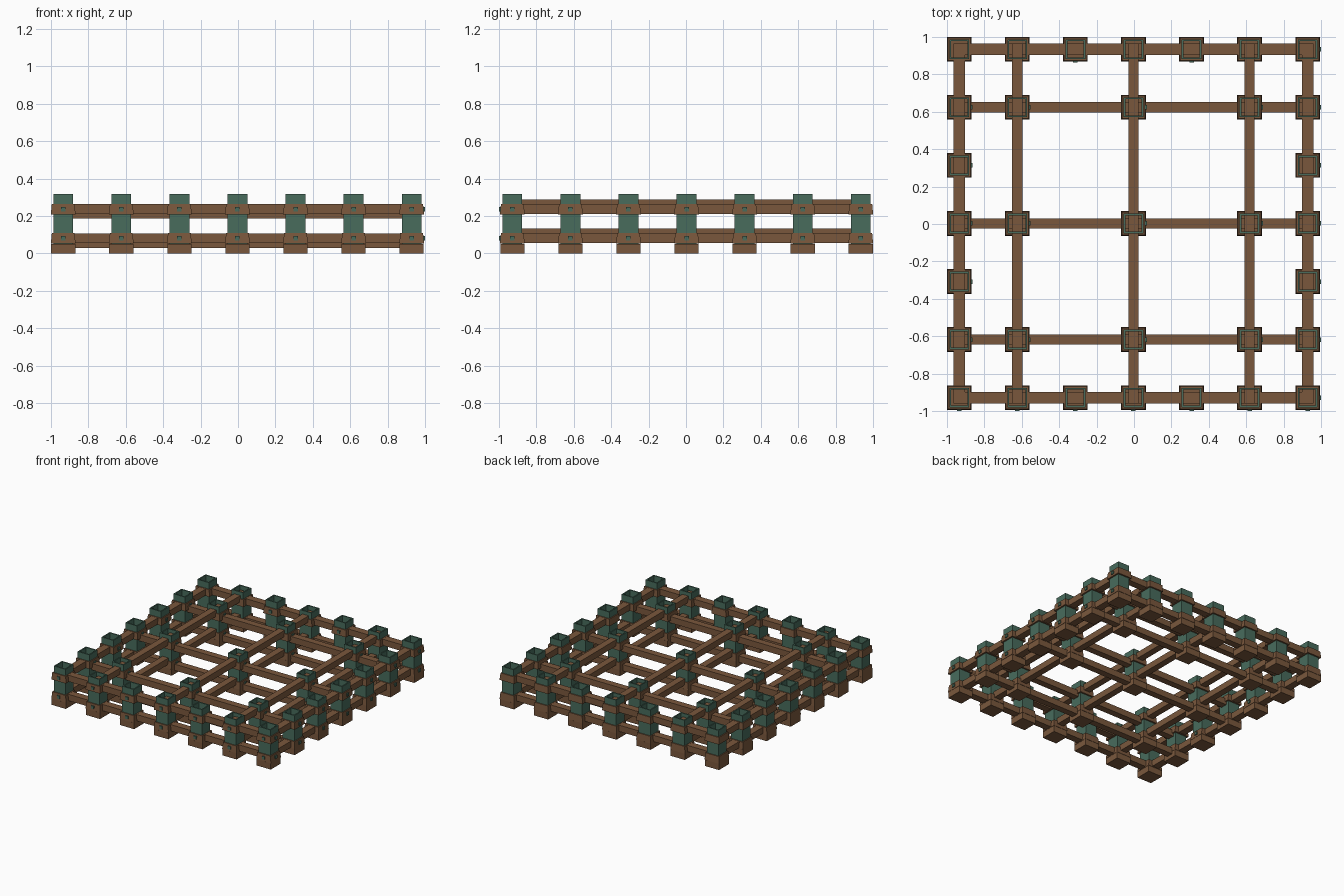
import bpy, bmesh

if "Cube" in bpy.data.objects:
    bpy.data.objects.remove(bpy.data.objects["Cube"])

def material(name, rgb):
    m = bpy.data.materials.new(name)
    m.diffuse_color = (*rgb, 1)
    m.use_nodes = True
    m.node_tree.nodes["Principled BSDF"].inputs["Base Color"].default_value = m.diffuse_color
    return m

wood = material("brown wood", (0.195, 0.097, 0.046))
green = material("dark green", (0.065, 0.15, 0.108))

OX, OY, STEP = -0.003, 0.003, 0.3105   # grid centre and post spacing

def finish(bm, name, mat):
    bmesh.ops.recalc_face_normals(bm, faces=bm.faces)
    me = bpy.data.meshes.new(name)
    bm.to_mesh(me)
    bm.free()
    me.materials.append(mat)
    ob = bpy.data.objects.new(name, me)
    bpy.context.collection.objects.link(ob)
    return ob

def add_box(bm, x0, x1, y0, y1, z0, z1):
    v = [bm.verts.new((x, y, z)) for z in (z0, z1)
         for x, y in ((x0, y0), (x1, y0), (x1, y1), (x0, y1))]
    for f in ((3, 2, 1, 0), (4, 5, 6, 7), (0, 1, 5, 4), (1, 2, 6, 5), (2, 3, 7, 6), (3, 0, 4, 7)):
        bm.faces.new([v[i] for i in f])

def add_tube(bm, x, y, profile):
    """Square ring: closed profile of (half width, z) swept round a square."""
    loops = [[bm.verts.new((x + sx * h, y + sy * h, z))
              for sx, sy in ((-1, -1), (1, -1), (1, 1), (-1, 1))] for h, z in profile]
    for i in range(len(loops)):
        a, b = loops[i], loops[(i + 1) % len(loops)]
        for k in range(4):
            n = (k + 1) % 4
            bm.faces.new((a[k], a[n], b[n], b[k]))

# Post positions: the full perimeter plus every second crossing inside
posts = [(i, j) for i in range(-3, 4) for j in range(-3, 4)
         if 3 in (abs(i), abs(j)) or (i in (-2, 0, 2) and j in (-2, 0, 2))]

for i, j in posts:
    x, y = OX + i * STEP, OY + j * STEP
    # Foot block
    bm = bmesh.new()
    add_box(bm, x - .0645, x + .0645, y - .0645, y + .0645, 0, .051)
    finish(bm, "foot", wood)
    # Hollow green post
    bm = bmesh.new()
    add_tube(bm, x, y, [(.053, .045), (.053, .318), (.043, .318), (.043, .045)])
    finish(bm, "post", green)
    # Tapered wooden collars
    bm = bmesh.new()
    for z in (.052, .209):
        add_tube(bm, x, y, [(.066, z), (.061, z + .056), (.05, z + .056), (.05, z)])
    finish(bm, "collars", wood)
    # Bolts on the front and right faces of the collars
    bm = bmesh.new()
    for z in (.081, .237):
        add_box(bm, x - .012, x + .012, y - .0715, y - .055, z - .012, z + .012)
        add_box(bm, x + .055, x + .0715, y - .012, y + .012, z - .012, z + .012)
    finish(bm, "bolts", green)

# Rails: outer ones level, inner ones woven low (along x) and high (along y)
for k in (-3, -2, 0, 2, 3):
    outer = abs(k) == 3
    w = .03 if outer else .0275
    reach = 3 * STEP + .03
    for level in (.081, .238):
        zx = level if outer else level - .0255
        zy = level if outer else level + .0255
        c = OY + k * STEP
        bm = bmesh.new()
        add_box(bm, OX - reach, OX + reach, c - w, c + w, zx - .026, zx + .026)
        finish(bm, "cross_rail", wood)
        c = OX + k * STEP
        bm = bmesh.new()
        add_box(bm, c - w, c + w, OY - reach, OY + reach, zy - .0265, zy + .0255)
        finish(bm, "long_rail", wood)
